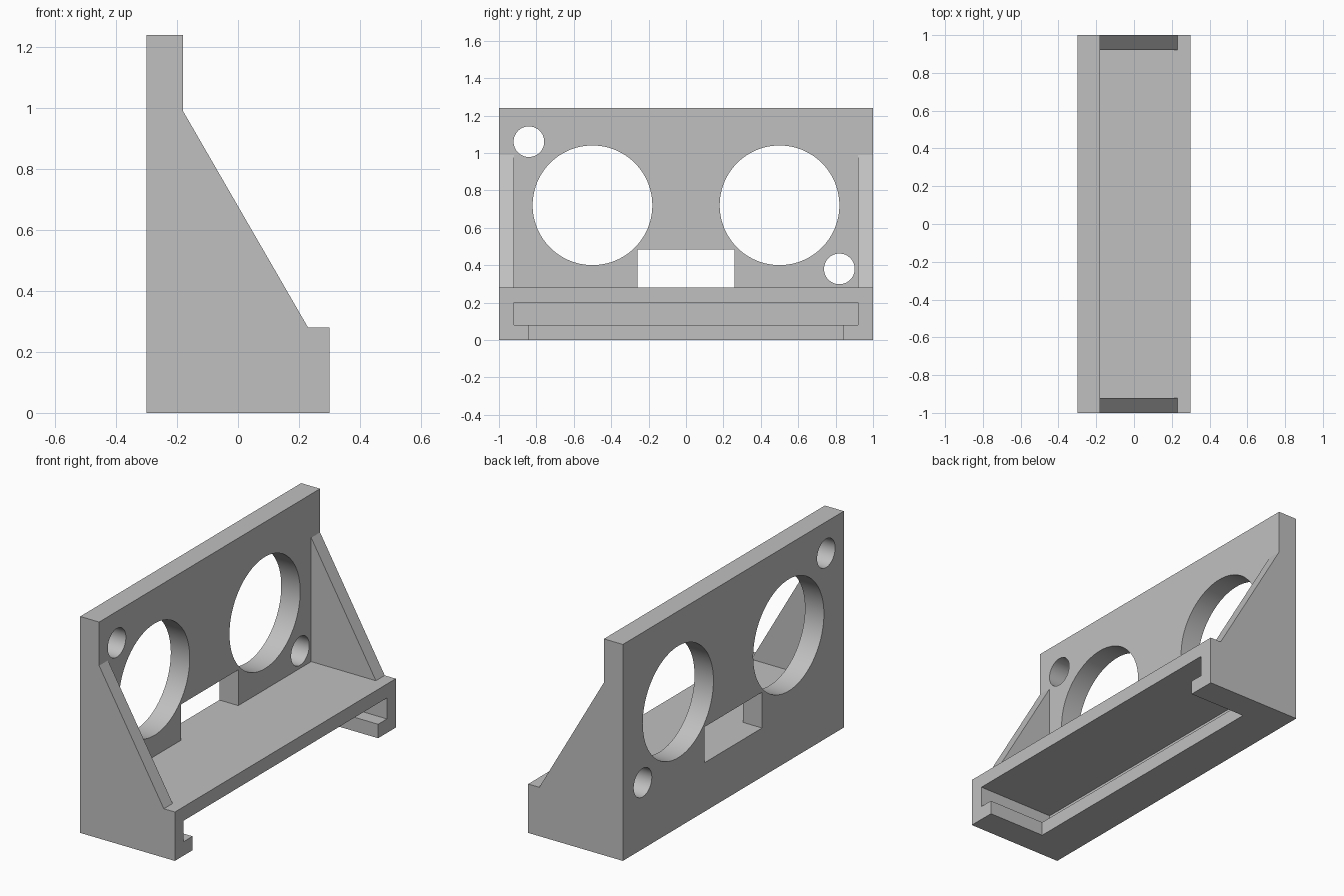
import bpy
import bmesh
from math import pi, radians
from mathutils import Matrix, Vector

if "Cube" in bpy.data.objects:
    bpy.data.objects.remove(bpy.data.objects["Cube"], do_unlink=True)

BACK, PLATE, FRONT = -0.3, -0.18, 0.3   # depth of the upright plate and base
BASE_TOP, TOP = 0.28, 1.24
EPS = 0.1                               # cutter overshoot


def add_object(name, bm):
    bmesh.ops.recalc_face_normals(bm, faces=bm.faces[:])
    mesh = bpy.data.meshes.new(name)
    bm.to_mesh(mesh)
    bm.free()
    obj = bpy.data.objects.new(name, mesh)
    bpy.context.collection.objects.link(obj)
    return obj


def box(name, x, y, z):
    bm = bmesh.new()
    size = Vector((x[1] - x[0], y[1] - y[0], z[1] - z[0]))
    centre = Vector((sum(x), sum(y), sum(z))) / 2
    bmesh.ops.create_cube(bm, size=1, matrix=Matrix.Translation(centre) @ Matrix.Diagonal(size).to_4x4())
    return add_object(name, bm)


def bore(name, y, z, radius, segments):
    bm = bmesh.new()
    place = Matrix.Translation((PLATE - 0.06, y, z)) @ Matrix.Rotation(pi / 2, 4, 'Y')
    bmesh.ops.create_cone(bm, cap_ends=True, segments=segments, radius1=radius,
                          radius2=radius, depth=0.3, matrix=place)
    return add_object(name, bm)


# Side outline extruded across the full width
outline = [(BACK, 0), (FRONT, 0), (FRONT, BASE_TOP), (0.23, BASE_TOP),
           (PLATE, 0.99), (PLATE, TOP), (BACK, TOP)]
bm = bmesh.new()
side = bm.faces.new([bm.verts.new((x, -1, z)) for x, z in outline])
extruded = bmesh.ops.extrude_face_region(bm, geom=[side])
bmesh.ops.translate(bm, vec=(0, 2, 0), verts=[v for v in extruded["geom"] if isinstance(v, bmesh.types.BMVert)])
bracket = add_object("sensor_bracket", bm)

cutters = [
    # Space between the two side gussets
    box("gusset_gap", (PLATE, FRONT + EPS), (-0.92, 0.92), (BASE_TOP, TOP + EPS)),
    # Stepped slot under the base, open at the front
    box("slot_channel", (PLATE, FRONT + EPS), (-0.92, 0.92), (0.08, 0.2)),
    box("slot_mouth", (-0.06, FRONT + EPS), (-0.84, 0.84), (-EPS, 0.14)),
    # Cable window
    box("cable_window", (BACK - EPS, PLATE + EPS), (-0.26, 0.26), (BASE_TOP, 0.485)),
    # Round openings and screw holes
    bore("left_opening", 0.5, 0.72, 0.32, 96),
    bore("right_opening", -0.5, 0.72, 0.32, 96),
    bore("upper_screw_hole", -0.84, 1.06, 0.082, 48),
    bore("lower_screw_hole", 0.82, 0.38, 0.082, 48),
]

bpy.ops.object.select_all(action='DESELECT')
bracket.select_set(True)
bpy.context.view_layer.objects.active = bracket
for cutter in cutters:
    cutter.hide_render = True
    mod = bracket.modifiers.new(cutter.name, 'BOOLEAN')
    mod.operation = 'DIFFERENCE'
    mod.solver = 'EXACT'
    mod.object = cutter
    bpy.ops.object.modifier_apply(modifier=mod.name)
    bpy.data.objects.remove(cutter, do_unlink=True)

# Single grey plastic
grey = bpy.data.materials.new("grey_plastic")
grey.use_nodes = True
colour = (0.53, 0.53, 0.53, 1)
grey.diffuse_color = colour
grey.node_tree.nodes["Principled BSDF"].inputs["Base Color"].default_value = colour
bracket.data.materials.clear()
bracket.data.materials.append(grey)

bpy.ops.object.shade_smooth_by_angle(angle=radians(30))
